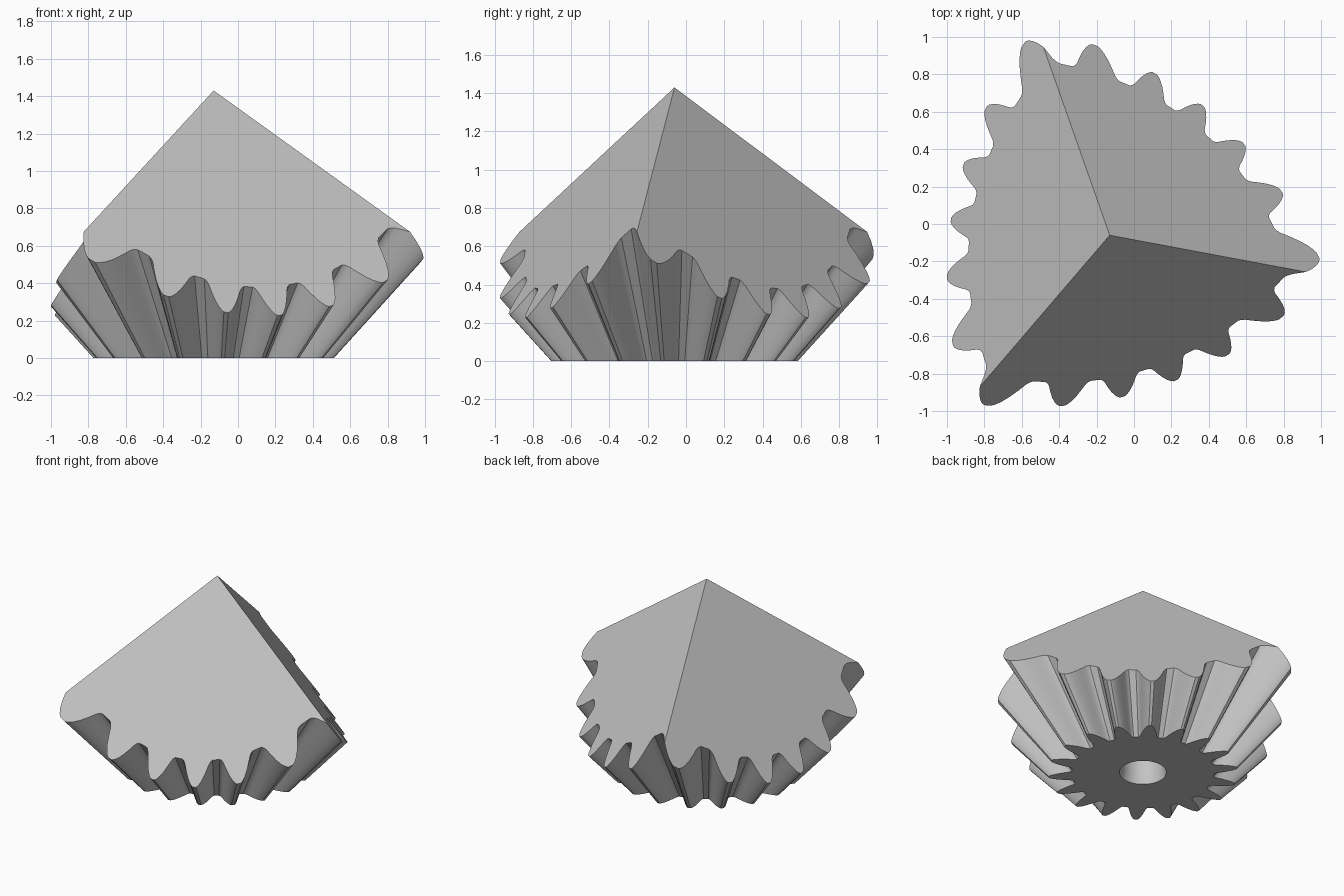
import bpy
import bmesh
from math import sin, cos, radians, sqrt
from mathutils import Matrix, Vector

default = bpy.data.objects.get("Cube")
if default:
    bpy.data.objects.remove(default, do_unlink=True)

AXIS = Vector((-0.13, -0.06, 0))
PEAK = 1.43          # height of the pyramid point
CONE = 0.71          # depth of the tooth cone apex below the base
ROOT, TIP = 0.485, 0.645
TEETH = 18
TOOTH_PHASE, RIDGE_PHASE = -5.6, -10.6

grey = bpy.data.materials.new("plain grey")
grey.use_nodes = True
grey.diffuse_color = (0.55, 0.55, 0.55, 1)
grey.node_tree.nodes["Principled BSDF"].inputs["Base Color"].default_value = grey.diffuse_color


def make_object(name, bm):
    bmesh.ops.recalc_face_normals(bm, faces=bm.faces)
    mesh = bpy.data.meshes.new(name)
    bm.to_mesh(mesh)
    bm.free()
    obj = bpy.data.objects.new(name, mesh)
    mesh.materials.append(grey)
    bpy.context.collection.objects.link(obj)
    return obj


def loft(name, rings):
    """Skin a stack of closed rings and cap both ends."""
    bm = bmesh.new()
    loops = [[bm.verts.new(p) for p in ring] for ring in rings]
    for low, high in zip(loops, loops[1:]):
        for i in range(len(low)):
            j = (i + 1) % len(low)
            bm.faces.new((low[i], low[j], high[j], high[i]))
    bm.faces.new(loops[0][::-1])
    bm.faces.new(loops[-1])
    return make_object(name, bm)


def circle(radius, z, count=48):
    return [AXIS + Vector((radius * cos(radians(360 * i / count)),
                           radius * sin(radians(360 * i / count)), z))
            for i in range(count)]


def cut(obj, cutter, operation):
    mod = obj.modifiers.new("cut", 'BOOLEAN')
    mod.operation = operation
    mod.solver = 'EXACT'
    mod.object = cutter
    bpy.context.view_layer.objects.active = obj
    bpy.ops.object.modifier_apply(modifier=mod.name)
    bpy.data.objects.remove(cutter, do_unlink=True)


# Tooth flank: (fraction of tooth height, half angle in degrees)
flank = [(0, 8.1), (0.05, 7.1), (0.14, 6.3), (0.35, 5.2), (0.6, 3.9),
         (0.8, 2.7), (0.93, 1.7), (1, 0.8)]
tooth = [(f, -a) for f, a in flank] + [(f, a) for f, a in reversed(flank)]


def gear_ring(z):
    scale = 1 + z / CONE
    ring = []
    for k in range(TEETH):
        for f, a in tooth:
            r = (ROOT + f * (TIP - ROOT)) * scale
            t = radians(TOOTH_PHASE + 360 * k / TEETH + a)
            ring.append(AXIS + Vector((r * cos(t), r * sin(t), z)))
    return ring


# Flaring bevel gear
gear = loft("bevel_gear_corner", [gear_ring(0), gear_ring(1.6)])

# Cube standing on its corner: its three upper faces trim the gear to a point
size = 3
axes = []
for k in range(3):
    t = radians(RIDGE_PHASE + 120 * k)
    axes.append(Vector((cos(t) * sqrt(2 / 3), sin(t) * sqrt(2 / 3), -1 / sqrt(3))))
centre = AXIS + Vector((0, 0, PEAK)) + sum(axes, Vector()) * size / 2
frame = Matrix(axes).transposed().to_4x4()
bm = bmesh.new()
bmesh.ops.create_cube(bm, size=size)
bmesh.ops.transform(bm, matrix=Matrix.Translation(centre) @ frame, verts=bm.verts)
cut(gear, make_object("corner_cutter", bm), 'INTERSECT')

# Blind axle hole with a tapered mouth
hole = loft("hole_cutter", [circle(0.165, -0.02), circle(0.16, 0),
                            circle(0.148, 0.07), circle(0.148, 0.5)])
cut(gear, hole, 'DIFFERENCE')

# Smooth flanks, sharp edges
bpy.ops.object.select_all(action='DESELECT')
gear.select_set(True)
bpy.context.view_layer.objects.active = gear
bpy.ops.object.shade_smooth_by_angle(angle=radians(30))
